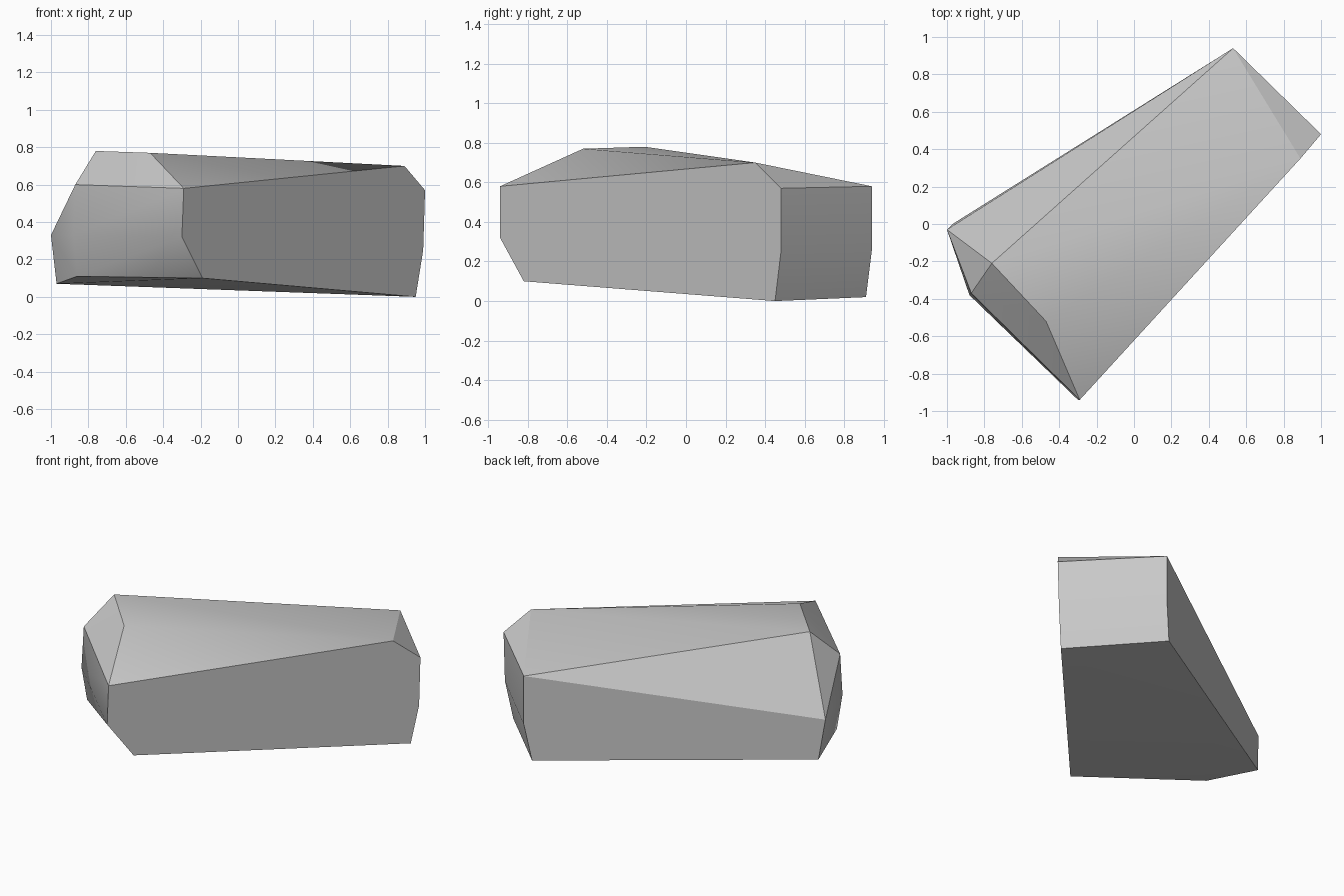
import bpy
import bmesh
import math

default_cube = bpy.data.objects.get("Cube")
if default_cube:
    bpy.data.objects.remove(default_cube, do_unlink=True)


def make_material(name, colour):
    material = bpy.data.materials.new(name)
    material.use_nodes = True
    material.diffuse_color = colour
    shader = material.node_tree.nodes["Principled BSDF"]
    shader.inputs["Base Color"].default_value = colour
    return material


# Corners of the two chipped ends of the boulder
ridge_corners = [(-.76, -.21, .78), (-.47, -.52, .77), (.89, .35, .7)]
front_end = [
    (-.29, -.94, .58), (-.3, -.94, .32), (-.19, -.82, .1),
    (-.87, -.37, .6), (-.88, -.38, .33), (-.86, -.35, .11),
    (-1, -.03, .33), (-.97, 0, .07),
]
back_end = [
    (1, .48, .57), (.99, .48, .25), (.95, .45, 0),
    (.53, .94, .58), (.53, .94, .26), (.49, .91, .02),
]

# Boulder: one faceted shell stretched around all the corners
bm = bmesh.new()
for corner in ridge_corners + front_end + back_end:
    bm.verts.new(corner)
hull = bmesh.ops.convex_hull(bm, input=bm.verts[:])
loose = [v for v in bm.verts if not v.link_faces]
bmesh.ops.delete(bm, geom=loose, context="VERTS")
bmesh.ops.dissolve_limit(
    bm, angle_limit=math.radians(3), verts=bm.verts[:], edges=bm.edges[:]
)
bmesh.ops.recalc_face_normals(bm, faces=bm.faces[:])

mesh = bpy.data.meshes.new("boulder")
bm.to_mesh(mesh)
bm.free()
boulder = bpy.data.objects.new("boulder", mesh)
bpy.context.collection.objects.link(boulder)
mesh.materials.append(make_material("stone grey", (.58, .58, .58, 1)))

# Shallow facets blend together, steep ones stay crisp
bpy.ops.object.select_all(action="DESELECT")
boulder.select_set(True)
bpy.context.view_layer.objects.active = boulder
bpy.ops.object.shade_smooth_by_angle(angle=math.radians(30))
